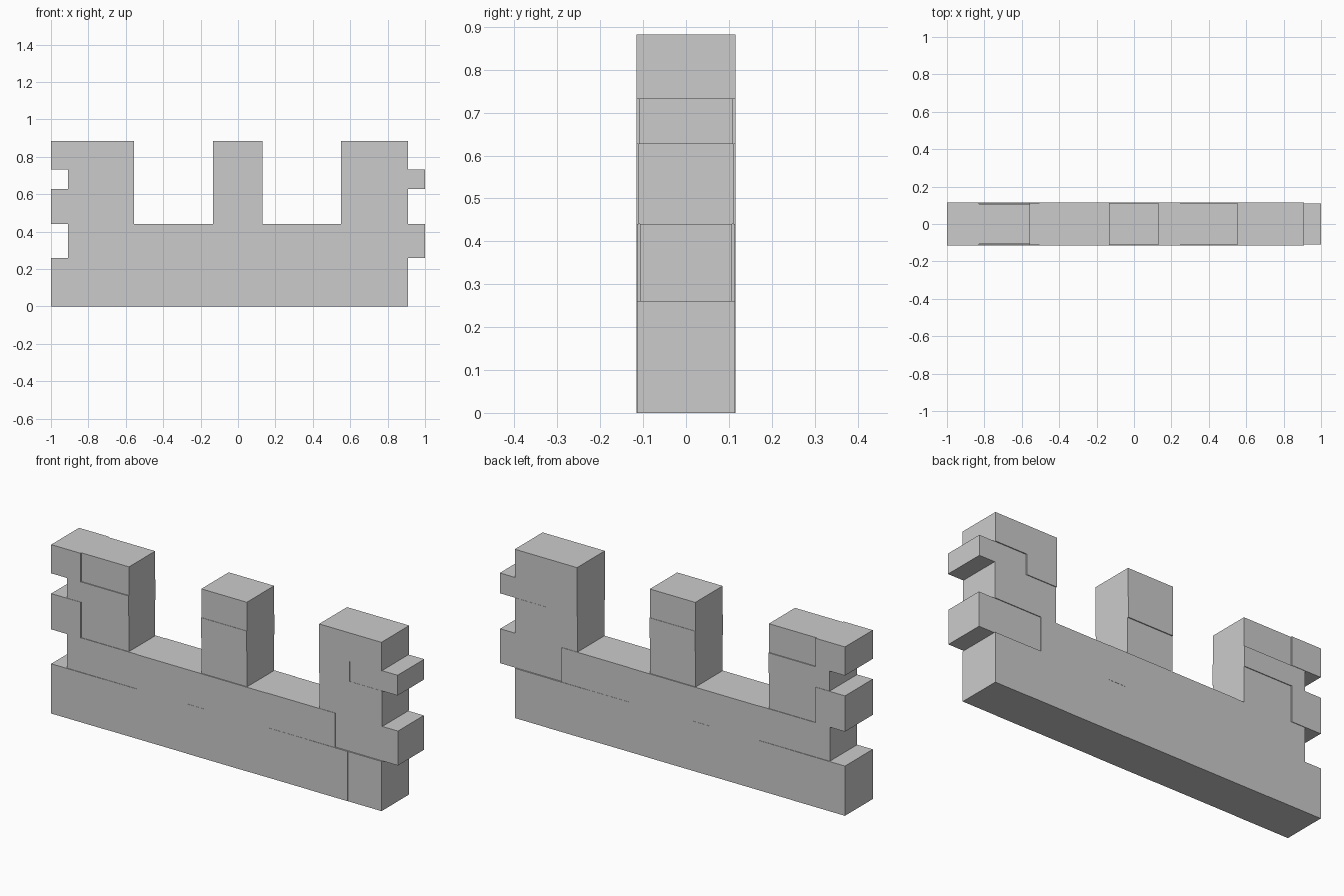
import bpy

if "Cube" in bpy.data.objects:
    bpy.data.objects.remove(bpy.data.objects["Cube"])


def block(name, x0, x1, z0, z1, half_depth):
    bpy.ops.mesh.primitive_cube_add(size=1, location=((x0 + x1) / 2, 0, (z0 + z1) / 2))
    ob = bpy.context.object
    ob.name = name
    ob.scale = (x1 - x0, 2 * half_depth, z1 - z0)
    bpy.ops.object.transform_apply(location=False, rotation=False, scale=True)


def course(name, z0, z1, joints, depths):
    for i, d in enumerate(depths):
        block(f"{name}_{i + 1}", joints[i], joints[i + 1], z0, z1, d)


# Height of each stone course
Z = [0, 0.26, 0.44, 0.627, 0.733, 0.883]

# Continuous wall courses
course("base_stone", Z[0], Z[1], [-1, -0.69, -0.217, 0.14, 0.49, 0.715, 0.91],
       [0.115, 0.114, 0.115, 0.114, 0.115, 0.114])
course("upper_stone", Z[1], Z[2], [-0.91, -0.505, -0.12, 0.245, 0.64, 1.0],
       [0.112, 0.114, 0.115, 0.113, 0.107])

# Left battlement, with alternating toothed end
course("left_battlement_low", Z[2], Z[3], [-1, -0.83, -0.555], [0.115, 0.109])
course("left_battlement_mid", Z[3], Z[4], [-0.91, -0.555], [0.113])
course("left_battlement_top", Z[4], Z[5], [-1, -0.83, -0.555], [0.115, 0.108])

# Middle battlement
for part, k, depth in (("low", 2, 0.11), ("mid", 3, 0.115), ("top", 4, 0.113)):
    course(f"middle_battlement_{part}", Z[k], Z[k + 1], [-0.133, 0.13], [depth])

# Right battlement, teeth opposite to the left end
course("right_battlement_low", Z[2], Z[3], [0.55, 0.91], [0.111])
course("right_battlement_mid", Z[3], Z[4], [0.55, 0.725, 1.0], [0.115, 0.11])
course("right_battlement_top", Z[4], Z[5], [0.55, 0.91], [0.115])
